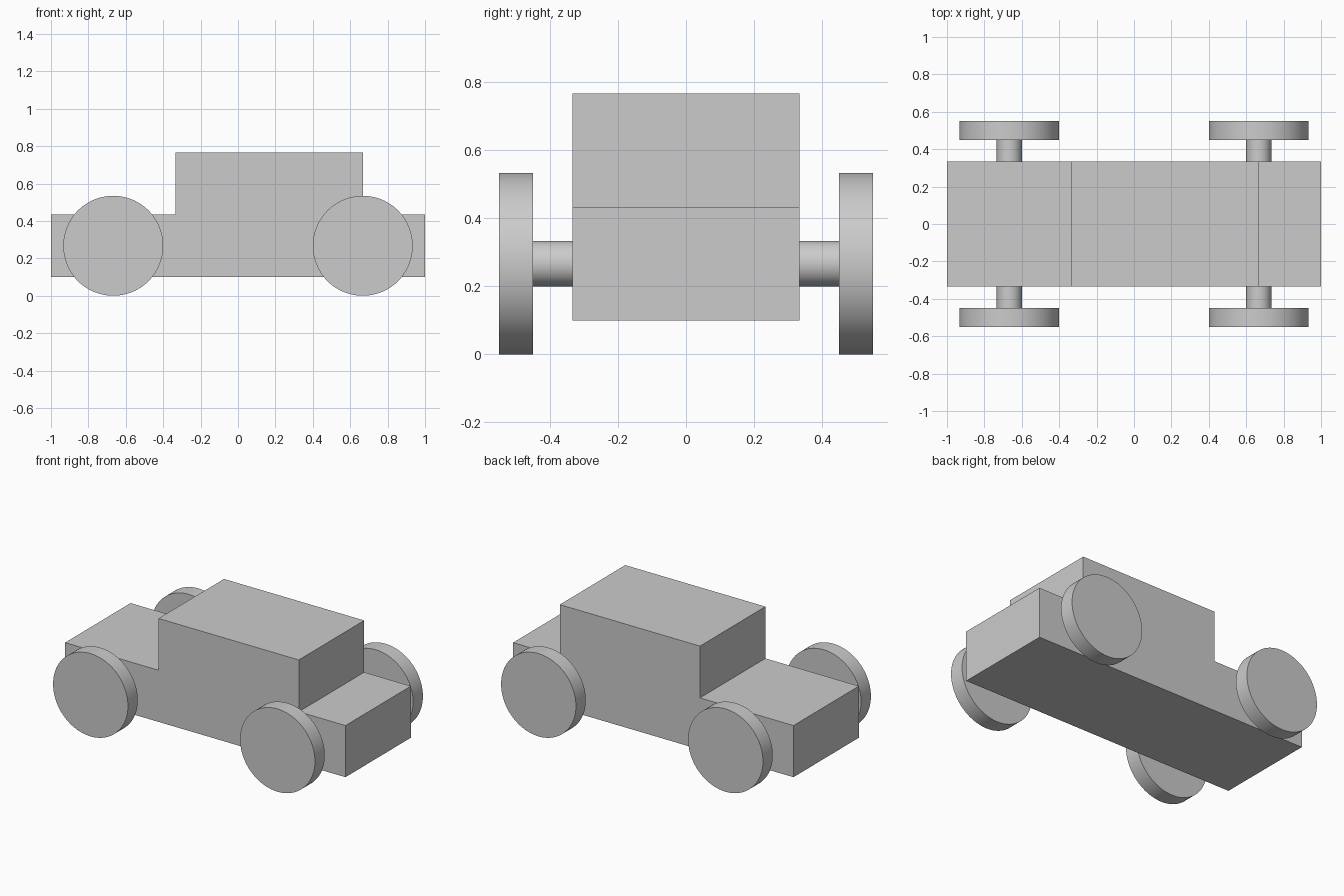
import bpy, bmesh
from math import radians

cube = bpy.data.objects.get("Cube")
if cube:
    bpy.data.objects.remove(cube, do_unlink=True)

HALF_WIDTH = 1 / 3
WHEEL_RADIUS = 0.267

grey = bpy.data.materials.new("plain_grey")
grey.use_nodes = True
grey.diffuse_color = (0.6, 0.6, 0.6, 1)
grey.node_tree.nodes["Principled BSDF"].inputs["Base Color"].default_value = grey.diffuse_color


def extrude_profile(name, profile, half_width):
    """Extrude an x-z outline symmetrically along y."""
    bm = bmesh.new()
    face = bm.faces.new([bm.verts.new((x, -half_width, z)) for x, z in profile])
    side = bmesh.ops.extrude_face_region(bm, geom=[face])
    verts = [v for v in side["geom"] if isinstance(v, bmesh.types.BMVert)]
    bmesh.ops.translate(bm, verts=verts, vec=(0, 2 * half_width, 0))
    bmesh.ops.recalc_face_normals(bm, faces=bm.faces)
    mesh = bpy.data.meshes.new(name)
    bm.to_mesh(mesh)
    bm.free()
    mesh.materials.append(grey)
    obj = bpy.data.objects.new(name, mesh)
    bpy.context.collection.objects.link(obj)
    return obj


def disc(name, radius, x, y_inner, y_outer, side):
    """Cylinder along y, between two distances from the centre line."""
    bpy.ops.mesh.primitive_cylinder_add(
        vertices=96, radius=radius, depth=y_outer - y_inner,
        location=(x, side * (y_inner + y_outer) / 2, WHEEL_RADIUS),
        rotation=(radians(90), 0, 0))
    obj = bpy.context.object
    obj.name = name
    obj.data.materials.append(grey)
    bpy.ops.object.shade_smooth_by_angle(angle=radians(30))


# Body and cabin as one stepped block
extrude_profile("body", [(-1, 0.1), (1, 0.1), (1, 0.433), (0.667, 0.433),
                         (0.667, 0.767), (-0.333, 0.767), (-0.333, 0.433),
                         (-1, 0.433)], HALF_WIDTH)

# Four wheels, each on a short axle
for end, x in (("left", 0.667), ("right", -0.667)):
    for place, side in (("front", -1), ("back", 1)):
        disc(f"{place}_{end}_axle", 0.067, x, HALF_WIDTH, 0.45, side)
        disc(f"{place}_{end}_wheel", WHEEL_RADIUS, x, 0.45, 0.55, side)
